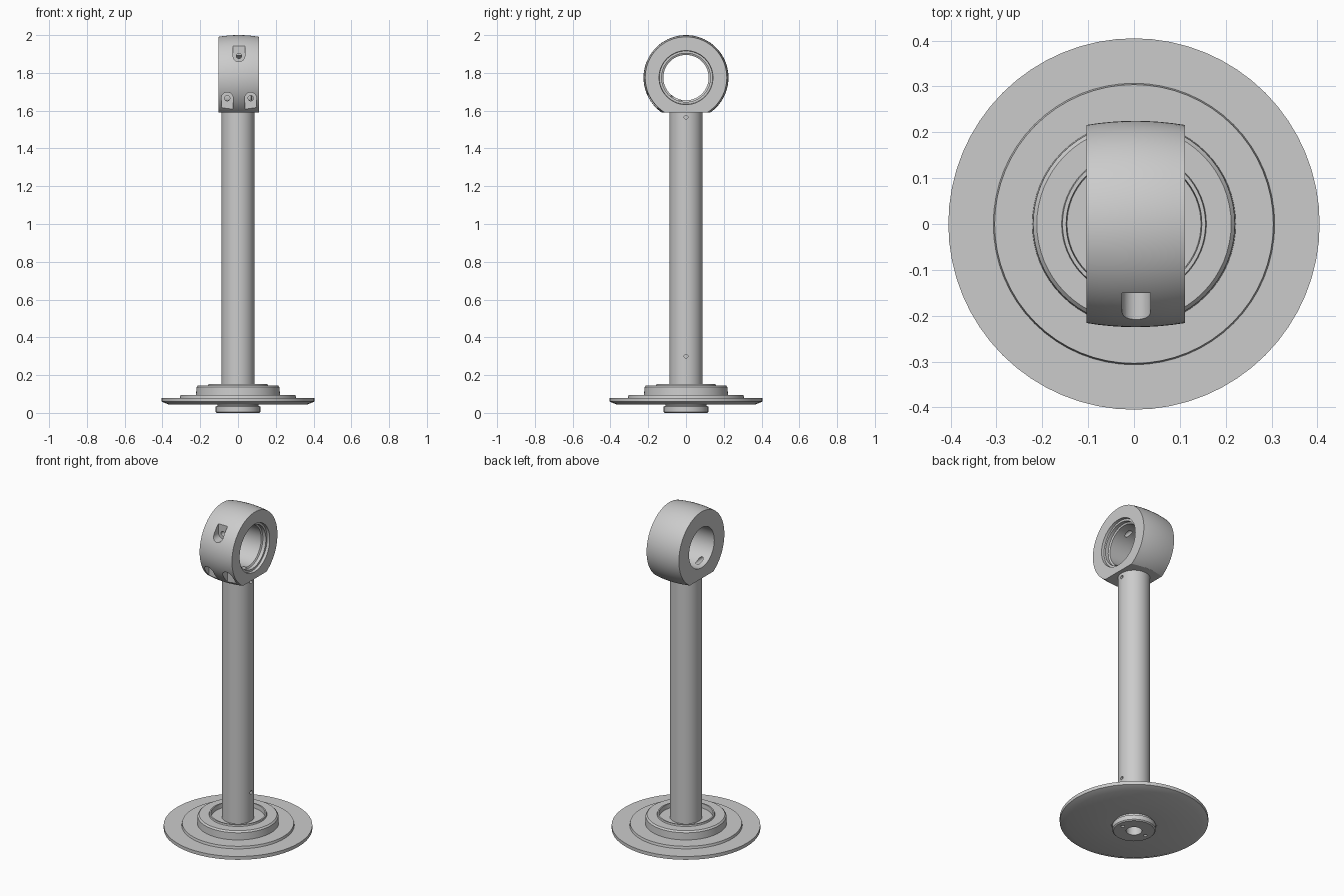
import bpy, bmesh
from math import sin, cos, pi, radians
from mathutils import Matrix, Vector

if "Cube" in bpy.data.objects:
    bpy.data.objects.remove(bpy.data.objects["Cube"])

SEG = 64


def finish(name, bm, angle=28):
    bmesh.ops.recalc_face_normals(bm, faces=bm.faces)
    me = bpy.data.meshes.new(name)
    bm.to_mesh(me)
    bm.free()
    ob = bpy.data.objects.new(name, me)
    bpy.context.collection.objects.link(ob)
    return ob


def lathe(name, profile, matrix=Matrix(), seg=SEG):
    """Revolve a closed (radius, height) loop about z, then place it."""
    bm = bmesh.new()
    rings = []
    for i in range(seg):
        a = 2 * pi * i / seg
        rings.append([bm.verts.new(matrix @ Vector((r * cos(a), r * sin(a), h))) for r, h in profile])
    n = len(profile)
    for i in range(seg):
        p, q = rings[i], rings[(i + 1) % seg]
        for j in range(n):
            k = (j + 1) % n
            bm.faces.new((p[j], q[j], q[k], p[k]))
    return finish(name, bm)


def rod(name, start, end, r, seg=24):
    a, b = Vector(start), Vector(end)
    bm = bmesh.new()
    rot = (b - a).to_track_quat('Z', 'Y').to_matrix().to_4x4()
    bmesh.ops.create_cone(bm, cap_ends=True, segments=seg, radius1=r, radius2=r,
                          depth=(b - a).length, matrix=Matrix.Translation((a + b) / 2) @ rot)
    return finish(name, bm)


def prism(name, outline, y0, y1):
    """Extrude an (x, z) outline along y."""
    bm = bmesh.new()
    f = bm.faces.new([bm.verts.new((x, y0, z)) for x, z in outline])
    new = bmesh.ops.extrude_face_region(bm, geom=[f])['geom']
    bmesh.ops.translate(bm, vec=(0, y1 - y0, 0), verts=[v for v in new if isinstance(v, bmesh.types.BMVert)])
    return finish(name, bm)


def cut(ob, cutters):
    bpy.context.view_layer.objects.active = ob
    for c in cutters:
        c.hide_render = True
        m = ob.modifiers.new("cut", 'BOOLEAN')
        m.operation, m.solver, m.object = 'DIFFERENCE', 'EXACT', c
        bpy.ops.object.modifier_apply(modifier=m.name)
        bpy.data.objects.remove(c, do_unlink=True)


def smooth(ob):
    bpy.ops.object.select_all(action='DESELECT')
    ob.select_set(True)
    bpy.context.view_layer.objects.active = ob
    bpy.ops.object.shade_smooth_by_angle(angle=radians(28))


# Stepped base flange with lower boss and central hole
base = lathe("base_flange", [
    (0.043, 0.0), (0.112, 0.0), (0.118, 0.006), (0.118, 0.034), (0.108, 0.038), (0.108, 0.048),
    (0.125, 0.048), (0.125, 0.044), (0.365, 0.044), (0.405, 0.060), (0.405, 0.080),
    (0.307, 0.080), (0.304, 0.094), (0.222, 0.094), (0.220, 0.136), (0.212, 0.145),
    (0.158, 0.145), (0.156, 0.154), (0.148, 0.154), (0.146, 0.128), (0.043, 0.128)])
cut(base, [rod("boss_hole", (s * 0.08, 0, -0.02), (s * 0.08, 0, 0.03), 0.01) for s in (-1, 1)])

# Shaft with two small pin holes on the right side
shaft = rod("shaft", (0, 0, 0.11), (0, 0, 1.60), 0.0875, SEG)
cut(shaft, [rod("pin_hole", (0.05, 0, z), (0.12, 0, z), 0.010) for z in (0.30, 1.565)])

# Crowned ring head, bore along x, stepped on the right side
CZ = 1.775
crown = [(0.225 - 0.009 * (t / 4) ** 2, 0.0035 + 0.1075 * t / 4) for t in range(-4, 5)]
place = Matrix.Translation((0, 0, CZ)) @ Matrix.Rotation(pi / 2, 4, 'Y')
head = lathe("ring_head", crown + [
    (0.143, 0.111), (0.141, 0.095), (0.129, 0.095), (0.129, 0.075), (0.120, 0.070), (0.120, -0.104)],
    place, 72)

# Flat underside, screw pockets and screw holes in the head
W = 0.031
arc = [(W * cos(pi * i / 12), W * sin(pi * i / 12)) for i in range(13)]
cutters = [prism("flat_cut", [(-0.3, 1.4), (0.3, 1.4), (0.3, 1.59), (-0.3, 1.59)], -0.3, 0.3)]
for x, z, up in ((0.005, 1.890, -1), (-0.057, 1.666, 1), (0.067, 1.666, 1)):
    outline = [(x + a, z + up * b) for a, b in arc]
    end = z - up * (0.09 if up < 0 else 0.058)
    outline += [(x - W, end), (x + W, end)]
    cutters.append(prism("pocket", outline, -0.3, -0.15))
    cutters.append(rod("screw_hole", (x, -0.2, z), (x, -0.02, z), 0.014))
cut(head, cutters)

for part in (base, shaft, head):
    smooth(part)
